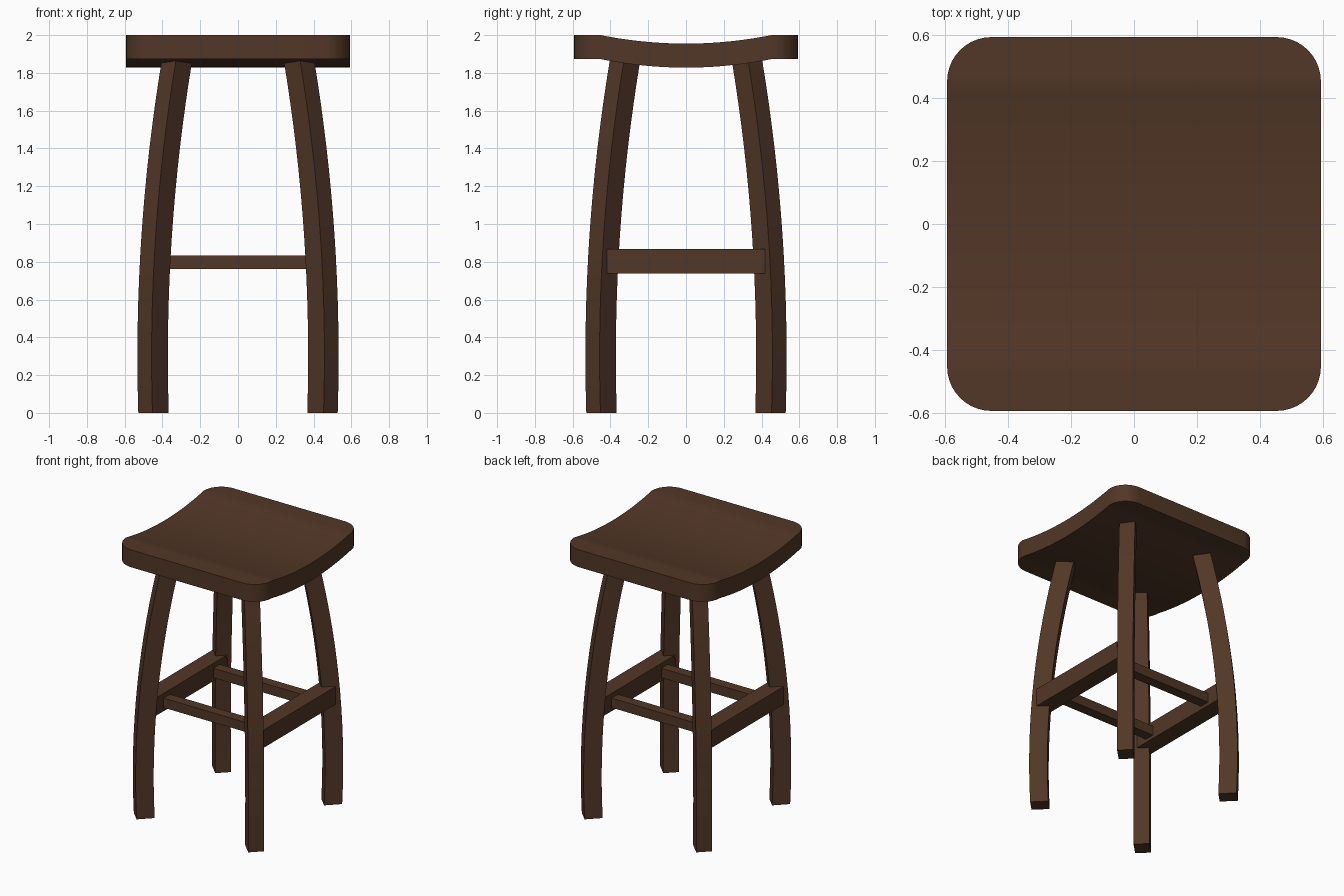
import bpy, bmesh, math
from mathutils import Vector

if "Cube" in bpy.data.objects:
    bpy.data.objects.remove(bpy.data.objects["Cube"])

wood = bpy.data.materials.new("dark brown wood")
wood.diffuse_color = (0.085, 0.038, 0.020, 1)
wood.use_nodes = True
wood.node_tree.nodes["Principled BSDF"].inputs["Base Color"].default_value = wood.diffuse_color


def finish(name, bm):
    bmesh.ops.recalc_face_normals(bm, faces=bm.faces[:])
    mesh = bpy.data.meshes.new(name)
    bm.to_mesh(mesh)
    bm.free()
    mesh.materials.append(wood)
    obj = bpy.data.objects.new(name, mesh)
    bpy.context.collection.objects.link(obj)
    bpy.ops.object.select_all(action='DESELECT')
    obj.select_set(True)
    bpy.context.view_layer.objects.active = obj
    bpy.ops.object.shade_smooth_by_angle(angle=math.radians(30))
    return obj


def loft(name, rings):
    # Skin consecutive four-cornered rings and cap the ends
    bm = bmesh.new()
    rows = [[bm.verts.new(p) for p in ring] for ring in rings]
    for a, b in zip(rows, rows[1:]):
        for i in range(4):
            j = (i + 1) % 4
            bm.faces.new((a[i], a[j], b[j], b[i]))
    bm.faces.new(rows[0])
    bm.faces.new(rows[-1])
    return finish(name, bm)


def box(name, x0, x1, y0, y1, z0, z1):
    return loft(name, [[(x0, y0, z), (x1, y0, z), (x1, y1, z), (x0, y1, z)]
                       for z in (z0, z1)])


# Seat: dished along y, rounded corners in plan
HALF, RADIUS, DIP, THICK = 0.592, 0.14, 0.045, 0.127
FLAT = HALF - RADIUS
stations = [(FLAT * i / 10, HALF) for i in range(-10, 11)]
for i in range(1, 11):
    a = math.pi / 2 * i / 10
    y, w = FLAT + RADIUS * math.sin(a), FLAT + RADIUS * math.cos(a)
    stations.append((y, w))
    stations.insert(0, (-y, w))
rings = []
for y, w in stations:
    top = 2.0 - DIP * max(0, 1 - (y / FLAT) ** 2)
    rings.append([(-w, y, top), (w, y, top), (w, y, top - THICK), (-w, y, top - THICK)])
loft("seat", rings)

# Legs: square section turned to the corner, bowed inward toward the top
for sx, xname in ((-1, "left"), (1, "right")):
    for sy, yname in ((-1, "front"), (1, "back")):
        out = Vector((sx, sy, 0)).normalized()
        side = Vector((-out.y, out.x, 0))
        rings = []
        for i in range(17):
            z = 1.875 * i / 16
            c = 0.452 - 0.128 * ((z - 0.3) / 1.56) ** 2
            centre = Vector((sx * c, sy * c, z))
            rings.append([centre + out * (u * 0.061) + side * (v * 0.053)
                          for u, v in ((1, 1), (1, -1), (-1, -1), (-1, 1))])
        loft(f"{yname}_{xname}_leg", rings)

# Thick side stretchers joining front and back legs
for s, n in ((-1, "left"), (1, "right")):
    box(f"{n}_stretcher", *sorted((s * 0.375, s * 0.50)), -0.418, 0.418, 0.737, 0.868)

# Thin cross stretchers between the side stretchers
for s, n in ((-1, "front"), (1, "back")):
    box(f"{n}_stretcher", -0.38, 0.38, *sorted((s * 0.25, s * 0.325)), 0.762, 0.832)
